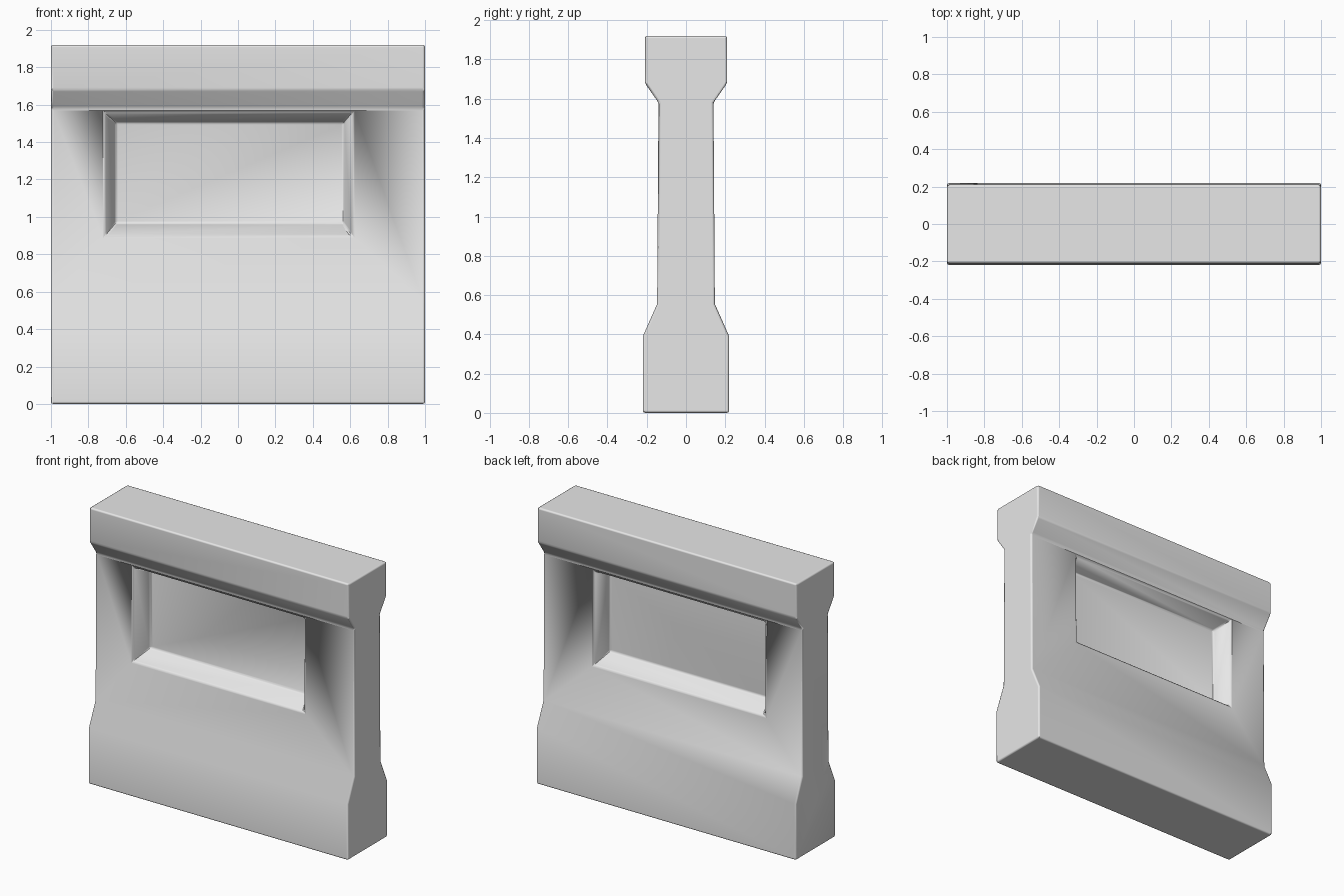
import bpy, bmesh

if "Cube" in bpy.data.objects:
    bpy.data.objects.remove(bpy.data.objects["Cube"])

# Half profile of the wall: (half depth, height), bottom to top
PROFILE = [(0.22, 0.0), (0.22, 0.39), (0.147, 0.555), (0.14, 1.58), (0.21, 1.68), (0.21, 1.92)]
WAIST = 2                                   # profile segment holding the recessed panels
OUTER = (-0.71, 0.61, 0.90, 1.555)          # panel opening: x0, x1, z0, z1
INNER = (-0.655, 0.565, 0.965, 1.505)       # panel floor
FLOOR_Y = 0.025

bm = bmesh.new()


def waist_y(z):
    (y0, z0), (y1, z1) = PROFILE[WAIST], PROFILE[WAIST + 1]
    return y0 + (y1 - y0) * (z - z0) / (z1 - z0)


def rect(r, side, depth):
    x0, x1, z0, z1 = r
    return [bm.verts.new((x, side * depth(z), z))
            for x, z in ((x0, z0), (x1, z0), (x1, z1), (x0, z1))]


def bridge(a, b):
    for i in range(4):
        j = (i + 1) % 4
        bm.faces.new((a[i], a[j], b[j], b[i]))


# Moulded front and back, each with a sloped rectangular recess
columns = {}
for side in (-1, 1):
    left, right = [[bm.verts.new((x, side * y, z)) for y, z in PROFILE] for x in (-1, 1)]
    columns[side] = (left, right)
    for i in range(len(PROFILE) - 1):
        loop = [left[i], right[i], right[i + 1], left[i + 1]]
        if i == WAIST:
            opening = rect(OUTER, side, waist_y)
            floor = rect(INNER, side, lambda z: FLOOR_Y)
            bridge(loop, opening)
            bridge(opening, floor)
            bm.faces.new(floor)
        else:
            bm.faces.new(loop)

# Ends, top and underside
(fl, fr), (bl, br) = columns[-1], columns[1]
bm.faces.new(fl + bl[::-1])
bm.faces.new(fr + br[::-1])
for i in (0, -1):
    bm.faces.new((fl[i], fr[i], br[i], bl[i]))
bmesh.ops.recalc_face_normals(bm, faces=bm.faces)

mesh = bpy.data.meshes.new("wall_barrier")
bm.to_mesh(mesh)
bm.free()
wall = bpy.data.objects.new("wall_barrier", mesh)
bpy.context.collection.objects.link(wall)

# Plain concrete colour
grey = bpy.data.materials.new("concrete_grey")
grey.diffuse_color = (0.8, 0.8, 0.8, 1)
grey.use_nodes = True
grey.node_tree.nodes["Principled BSDF"].inputs["Base Color"].default_value = grey.diffuse_color
mesh.materials.append(grey)

# Softened edges; the gentle lower slopes stay crisp
bpy.context.view_layer.objects.active = wall
wall.select_set(True)
bevel = wall.modifiers.new("soft_edges", 'BEVEL')
bevel.width = 0.016
bevel.segments = 2
bevel.limit_method = 'ANGLE'
bevel.angle_limit = 0.51
bevel.harden_normals = True
bpy.ops.object.modifier_apply(modifier=bevel.name)
bpy.ops.object.shade_smooth_by_angle(angle=0.4)
